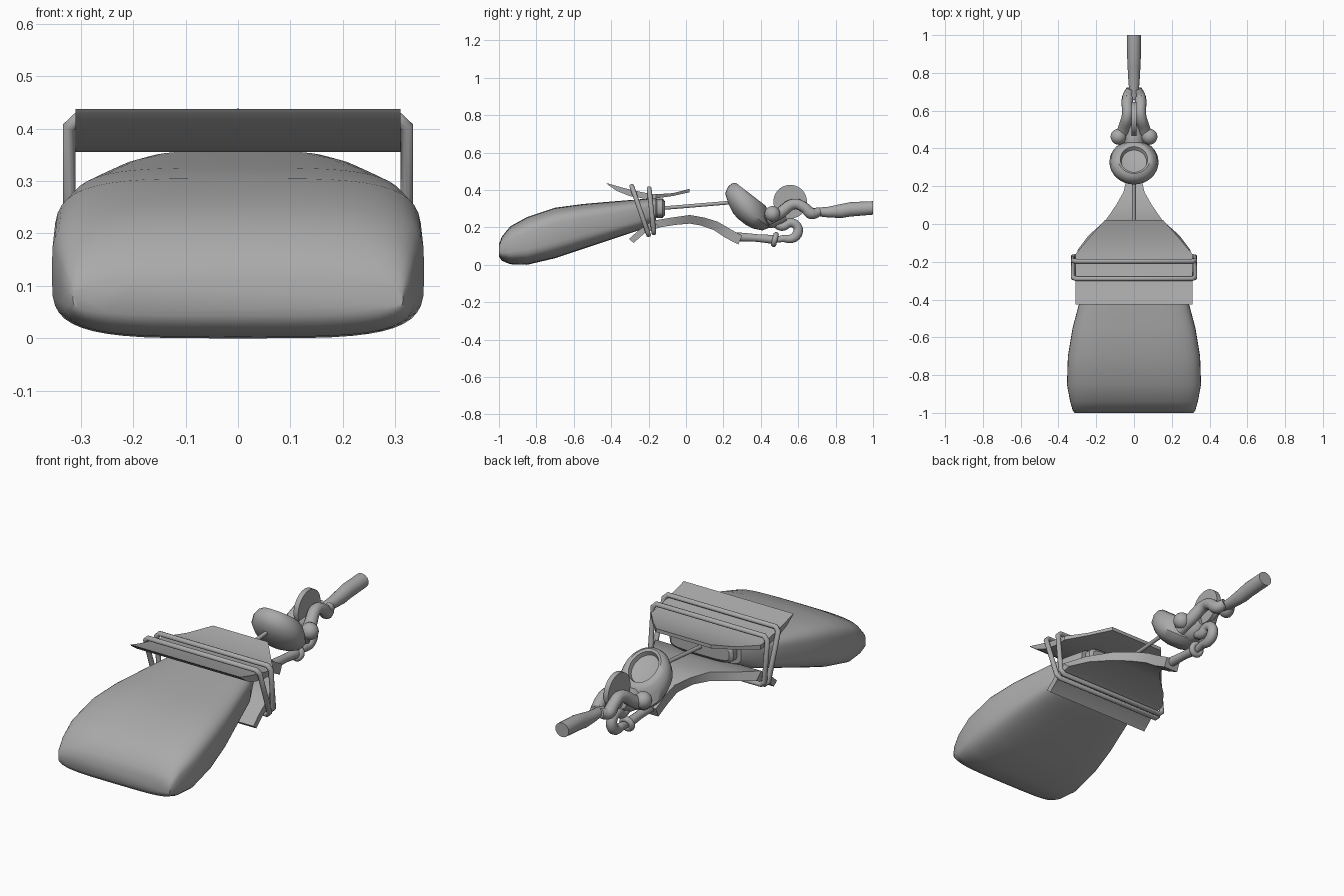
import bpy, bmesh, math
from mathutils import Vector

if "Cube" in bpy.data.objects:
    bpy.data.objects.remove(bpy.data.objects["Cube"])

grey = bpy.data.materials.new("plain grey")
grey.diffuse_color = (0.4, 0.4, 0.4, 1)
grey.use_nodes = True
grey.node_tree.nodes["Principled BSDF"].inputs["Base Color"].default_value = grey.diffuse_color


def finish(obj, angle=35):
    obj.data.materials.clear()
    obj.data.materials.append(grey)
    bpy.ops.object.select_all(action='DESELECT')
    obj.select_set(True)
    bpy.context.view_layer.objects.active = obj
    bpy.ops.object.shade_smooth_by_angle(angle=math.radians(angle))
    return obj


def loft(name, rings, angle=35):
    """Skin a list of equal-length point rings and cap both ends."""
    bm = bmesh.new()
    loops = [[bm.verts.new(p) for p in r] for r in rings]
    n = len(loops[0])
    for a, b in zip(loops, loops[1:]):
        for i in range(n):
            j = (i + 1) % n
            bm.faces.new((a[i], a[j], b[j], b[i]))
    bm.faces.new(loops[0])
    bm.faces.new(loops[-1])
    bmesh.ops.recalc_face_normals(bm, faces=bm.faces)
    me = bpy.data.meshes.new(name)
    bm.to_mesh(me)
    bm.free()
    obj = bpy.data.objects.new(name, me)
    bpy.context.collection.objects.link(obj)
    return finish(obj, angle)


def oval(y, lo, hi, hw, power=2.0, n=32):
    """Super-ellipse section across the y axis."""
    pts = []
    for i in range(n):
        t = 2 * math.pi * i / n
        c, s = math.cos(t), math.sin(t)
        pts.append((hw * math.copysign(abs(c) ** (2 / power), c), y,
                    (lo + hi) / 2 + (hi - lo) / 2 * math.copysign(abs(s) ** (2 / power), s)))
    return pts


def plate(name, rows):
    return loft(name, [[(-w, y0, lo), (w, y0, lo), (w, y1, hi), (-w, y1, hi)]
                       for y0, lo, y1, hi, w in rows], 25)


def tube(name, pts, depth, closed=False, smooth=True):
    """Round tube through (x, y, z, radius factor) points."""
    cu = bpy.data.curves.new(name, 'CURVE')
    cu.dimensions = '3D'
    cu.bevel_depth, cu.bevel_resolution, cu.resolution_u = depth, 3, 6
    cu.use_fill_caps = True
    sp = cu.splines.new('BEZIER')
    sp.bezier_points.add(len(pts) - 1)
    for bp, p in zip(sp.bezier_points, pts):
        bp.co, bp.radius = p[:3], p[3]
        bp.handle_left_type = bp.handle_right_type = 'AUTO' if smooth else 'VECTOR'
    sp.use_cyclic_u = closed
    obj = bpy.data.objects.new(name, cu)
    bpy.context.collection.objects.link(obj)
    bpy.ops.object.select_all(action='DESELECT')
    obj.select_set(True)
    bpy.context.view_layer.objects.active = obj
    bpy.ops.object.convert(target='MESH')
    return finish(bpy.context.object, 45)


# Soft wide bag with its collar
bag = [(-1.0, .045, .11, .315), (-.985, .022, .15, .325), (-.94, .003, .205, .338),
       (-.85, .0, .255, .355), (-.7, .035, .305, .35), (-.55, .085, .325, .325),
       (-.4, .135, .338, .285), (-.25, .185, .35, .245), (-.16, .235, .357, .2)]
loft("bag", [oval(*s, power=4, n=48) for s in bag], 50)
collar = [(-.17, .265, .34, .16), (-.155, .25, .355, .18), (-.125, .25, .355, .18),
          (-.113, .265, .34, .165)]
loft("collar", [oval(*s, power=4) for s in collar])

# Upper and lower clamp plates: lower edge y z, upper edge y z, half width
plate("upper_plate", [(-.42, .43, -.425, .437, .31), (-.37, .395, -.36, .418, .31),
                      (-.3, .367, -.29, .4, .31), (-.23, .355, -.22, .385, .31),
                      (-.16, .355, -.16, .377, .31), (-.07, .368, -.07, .383, .235),
                      (.02, .388, .02, .406, .155)])
plate("lower_plate", [(-.28, .117, -.305, .138, .3), (-.22, .17, -.25, .187, .3),
                      (-.14, .2, -.18, .235, .3), (-.06, .213, -.08, .252, .24),
                      (.02, .22, .02, .266, .15), (.08, .21, .1, .252, .095),
                      (.15, .185, .17, .23, .055), (.21, .145, .23, .195, .042),
                      (.28, .108, .3, .155, .04)])

# Two rectangular wire loops around the plates
for k, (yt, zt, yb, zb) in enumerate([(-.29, .42, -.2, .16), (-.197, .408, -.172, .17)]):
    w, c = .322, .018
    d = Vector((0, yb - yt, zb - zt)).normalized() * c
    pts = []
    for y, z, sgn in ((yt, zt, 1), (yb, zb, -1)):
        corner = [(w, y + d.y * sgn, z + d.z * sgn, 1), (w - c, y, z, 1)]
        if sgn == -1:
            corner.reverse()
            pts += [(-p[0],) + p[1:] for p in reversed(corner)] + corner
        else:
            pts += corner + [(-p[0],) + p[1:] for p in reversed(corner)]
    tube("wire_loop_%d" % k, pts, .013, True, False)

# Thin rod from the collar to the cup
tube("thin_rod", [(0, -.12, .303, 1), (0, .23, .332, 1)], .01, smooth=False)

# Tilted cup: depth below rim, shift along slope, radius along slope, radius in x
cup = [(.03, 0, .06, .05), (.025, 0, .078, .066), (.004, 0, .085, .072), (0, .002, .1, .085),
       (.012, .006, .118, .105), (.04, .015, .135, .123), (.08, .04, .15, .13),
       (.115, .055, .115, .108), (.137, .055, .07, .07), (.146, .055, .03, .03)]
rim, normal, slope = Vector((0, .345, .378)), Vector((0, .61, .79)), Vector((0, .79, -.61))
rings = []
for depth, shift, ru, rx in cup:
    c = rim - normal * depth + slope * shift
    rings.append([c + slope * ru * math.cos(t) + Vector((rx * math.sin(t), 0, 0))
                  for t in [2 * math.pi * i / 32 for i in range(32)]])
loft("cup", rings, 50)

# Cup root, side knobs and the wavy twin arms
tube("cup_root", [(0, .38, .25, 1), (0, .46, .25, 1), (0, .53, .27, .7)], .055)
for side in (-1, 1):
    bpy.ops.mesh.primitive_uv_sphere_add(segments=20, ring_count=12, radius=.042,
                                         location=(side * .082, .462, .272))
    bpy.context.object.name = "side_knob"
    finish(bpy.context.object, 60)
    tube("wavy_arm", [(side * .07, .43, .235, 1), (side * .055, .5, .275, 1.1),
                      (side * .035, .58, .325, 1), (side * .036, .635, .305, 1),
                      (side * .032, .67, .275, 1.1), (side * .018, .715, .285, .8)], .029)

# Thin wheel between the arms
bpy.ops.mesh.primitive_cylinder_add(vertices=40, radius=.09, depth=.026,
                                    location=(0, .557, .337), rotation=(0, math.pi / 2, 0))
bpy.context.object.name = "wheel"
finish(bpy.context.object)

# Handle
handle = [(.66, .265, .295, .022), (.70, .26, .305, .025), (.76, .253, .31, .03),
          (.83, .25, .325, .034), (.88, .258, .335, .036), (1.0, .268, .34, .038)]
loft("handle", [oval(*s, n=20) for s in handle])

# Lower link rod, eye and curled hook
tube("link_rod", [(0, .27, .15, 1), (0, .38, .143, .85), (0, .47, .135, 1)], .025)
bpy.ops.mesh.primitive_torus_add(location=(0, .475, .135), rotation=(math.pi / 2 - .25, 0, 0),
                                 major_radius=.026, minor_radius=.015,
                                 major_segments=24, minor_segments=10)
bpy.context.object.name = "link_eye"
finish(bpy.context.object, 60)
tube("curled_hook", [(0, .47, .13, .6), (0, .52, .14, .8), (0, .565, .14, 1),
                     (0, .595, .165, 1.1), (0, .595, .205, 1), (0, .56, .225, 1),
                     (0, .515, .205, 1), (0, .48, .22, 1)], .025)
